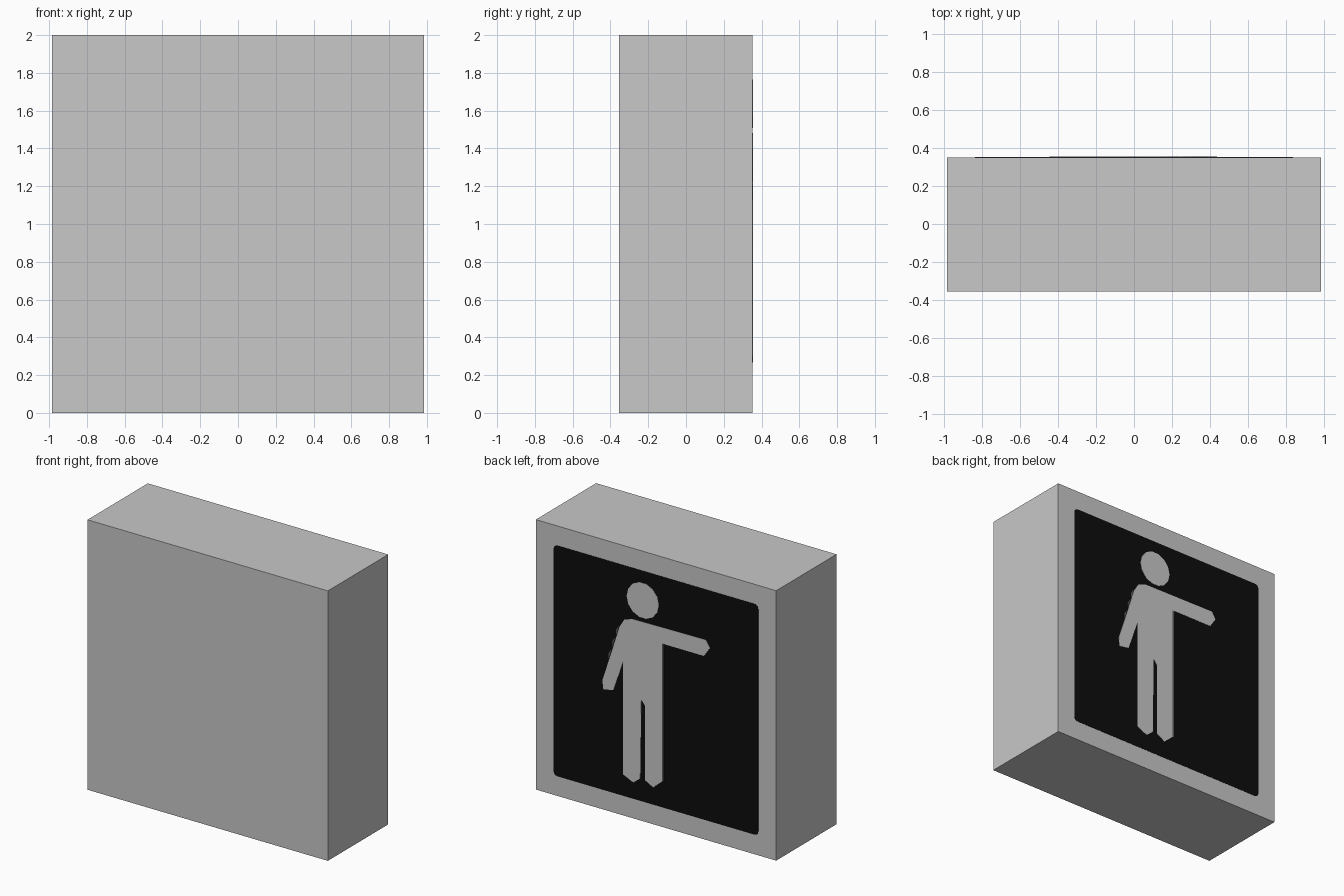
import bpy, bmesh, math

if "Cube" in bpy.data.objects:
    bpy.data.objects.remove(bpy.data.objects["Cube"])

BACK = 0.355      # rear face of the sign
STEP = 0.002      # thickness of each painted layer


def material(name, value):
    m = bpy.data.materials.new(name)
    m.diffuse_color = (value, value, value, 1)
    m.use_nodes = True
    m.node_tree.nodes["Principled BSDF"].inputs["Base Color"].default_value = m.diffuse_color
    return m


grey = material("light grey", 0.58)
black = material("black", 0.004)
dark = material("dark grey", 0.10)


def plate(name, points, y0, y1, mat):
    """Extrude an (x, z) outline from y0 to y1."""
    bm = bmesh.new()
    face = bm.faces.new([bm.verts.new((x, y0, z)) for x, z in points])
    out = bmesh.ops.extrude_face_region(bm, geom=[face], use_keep_orig=True)
    for v in out["geom"]:
        if isinstance(v, bmesh.types.BMVert):
            v.co.y = y1
    bmesh.ops.recalc_face_normals(bm, faces=bm.faces)
    bmesh.ops.triangulate(bm, faces=[f for f in bm.faces if len(f.verts) > 4])
    mesh = bpy.data.meshes.new(name)
    bm.to_mesh(mesh)
    bm.free()
    mesh.materials.append(mat)
    obj = bpy.data.objects.new(name, mesh)
    bpy.context.collection.objects.link(obj)
    return obj


def arc(cx, cz, r, a0, a1, n):
    return [(cx + r * math.cos(math.radians(a0 + (a1 - a0) * i / n)),
             cz + r * math.sin(math.radians(a0 + (a1 - a0) * i / n)))
            for i in range(n + 1)]


# Sign housing
L1, L2, L3 = BACK - 2 * STEP, BACK - STEP, BACK
plate("housing", [(-0.985, 0), (0.985, 0), (0.985, 2), (-0.985, 2)], -0.355, L1, grey)

# Black display panel with small rounded corners
r, hx, z0, z1 = 0.03, 0.838, 0.146, 1.855
corners = [(hx - r, z1 - r, 0), (-hx + r, z1 - r, 90),
           (-hx + r, z0 + r, 180), (hx - r, z0 + r, 270)]
panel = [p for cx, cz, a in corners for p in arc(cx, cz, r, a, a + 90, 3)]
plate("display_panel", panel, L1, L2, black)

# Walking figure: head
plate("figure_head", arc(0.106, 1.637, 0.132, 0, 360, 14)[:-1], L2, L3, grey)

# Walking figure: shoulders, arms, torso and legs
figure = [
    (0.192, 1.477), (-0.413, 1.483), (-0.445, 1.432), (-0.396, 1.36),   # raised arm
    (-0.053, 1.36), (-0.053, 0.339), (0.02, 0.275), (0.086, 0.31),      # one leg
    (0.086, 0.859), (0.118, 0.902), (0.127, 0.313),                     # gap
    (0.184, 0.268), (0.266, 0.305), (0.266, 1.145),                     # other leg
    (0.347, 0.908), (0.429, 0.893), (0.437, 0.958), (0.413, 1.031),     # hand
    (0.356, 1.203), (0.298, 1.389), (0.257, 1.455),                     # hanging arm
]
plate("figure_body", figure, L2, L3, grey)

# Dark edging beside the leg and on the hanging arm
plate("leg_edge", [(-0.053, 0.339), (-0.053, 1.36), (-0.066, 1.36), (-0.066, 0.345)],
      L2, L3, dark)
for i, (x, z) in enumerate([(0.30, 1.40), (0.33, 1.31), (0.362, 1.21)]):
    plate(f"arm_edge_{i}", [(x, z), (x + 0.025, z - 0.04), (x + 0.022, z - 0.085),
                            (x + 0.026, z - 0.085 + 0.0)][:3], L2, L3, dark)
